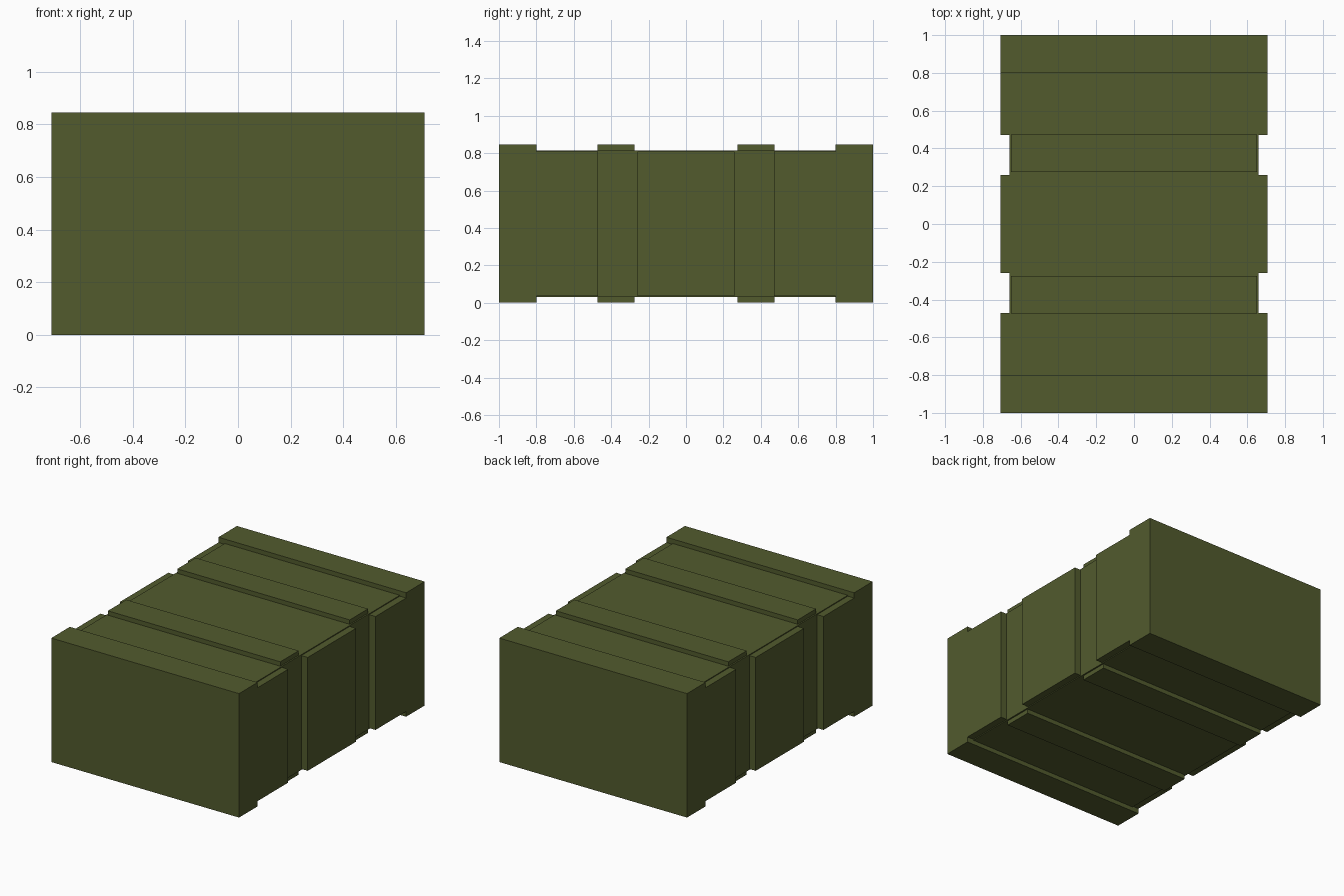
import bpy
import bmesh

default = bpy.data.objects.get("Cube")
if default:
    bpy.data.objects.remove(default, do_unlink=True)

olive = bpy.data.materials.new("olive_green")
olive.use_nodes = True
colour = (0.084, 0.104, 0.027, 1)
olive.diffuse_color = colour
olive.node_tree.nodes["Principled BSDF"].inputs["Base Color"].default_value = colour


def box(name, xs, ys, zs):
    """Flat-shaded box spanning the given (low, high) ranges."""
    bm = bmesh.new()
    bmesh.ops.create_cube(bm, size=1)
    for v in bm.verts:
        v.co = [r[0] if c < 0 else r[1] for c, r in zip(v.co, (xs, ys, zs))]
    mesh = bpy.data.meshes.new(name)
    bm.to_mesh(mesh)
    bm.free()
    mesh.materials.append(olive)
    obj = bpy.data.objects.new(name, mesh)
    bpy.context.collection.objects.link(obj)
    return obj


def span(a, b, sign):
    return tuple(sorted((a * sign, b * sign)))


HALF_W, CORE_W, HEIGHT = 0.708, 0.66, 0.845
CORE_Z = (0.03, HEIGHT - 0.03)
PANEL_Z = (0.036, HEIGHT - 0.036)
END_Y, GROOVE_OUT, GROOVE_IN = 0.8, 0.47, 0.26

# Inner crate body
box("crate_core", (-CORE_W, CORE_W), (-END_Y, END_Y), CORE_Z)

for end, sy in (("front", -1), ("back", 1)):
    # Full-size end blocks
    box(end + "_end", (-HALF_W, HALF_W), span(END_Y, 1, sy), (0, HEIGHT))
    # Cross battens on the lid and under the base
    batten_y = span(0.275, 0.473, sy)
    box(end + "_lid_batten", (-0.65, 0.65), batten_y, (CORE_Z[1], HEIGHT))
    box(end + "_base_batten", (-0.65, 0.65), batten_y, (0, CORE_Z[0]))

# Side panels with vertical grooves left between them
for side, sx in (("left", 1), ("right", -1)):
    panel_x = span(CORE_W, HALF_W, sx)
    box(side + "_middle_panel", panel_x, (-GROOVE_IN, GROOVE_IN), PANEL_Z)
    for end, sy in (("front", -1), ("back", 1)):
        box(f"{side}_{end}_panel", panel_x, span(GROOVE_OUT, END_Y, sy), PANEL_Z)
